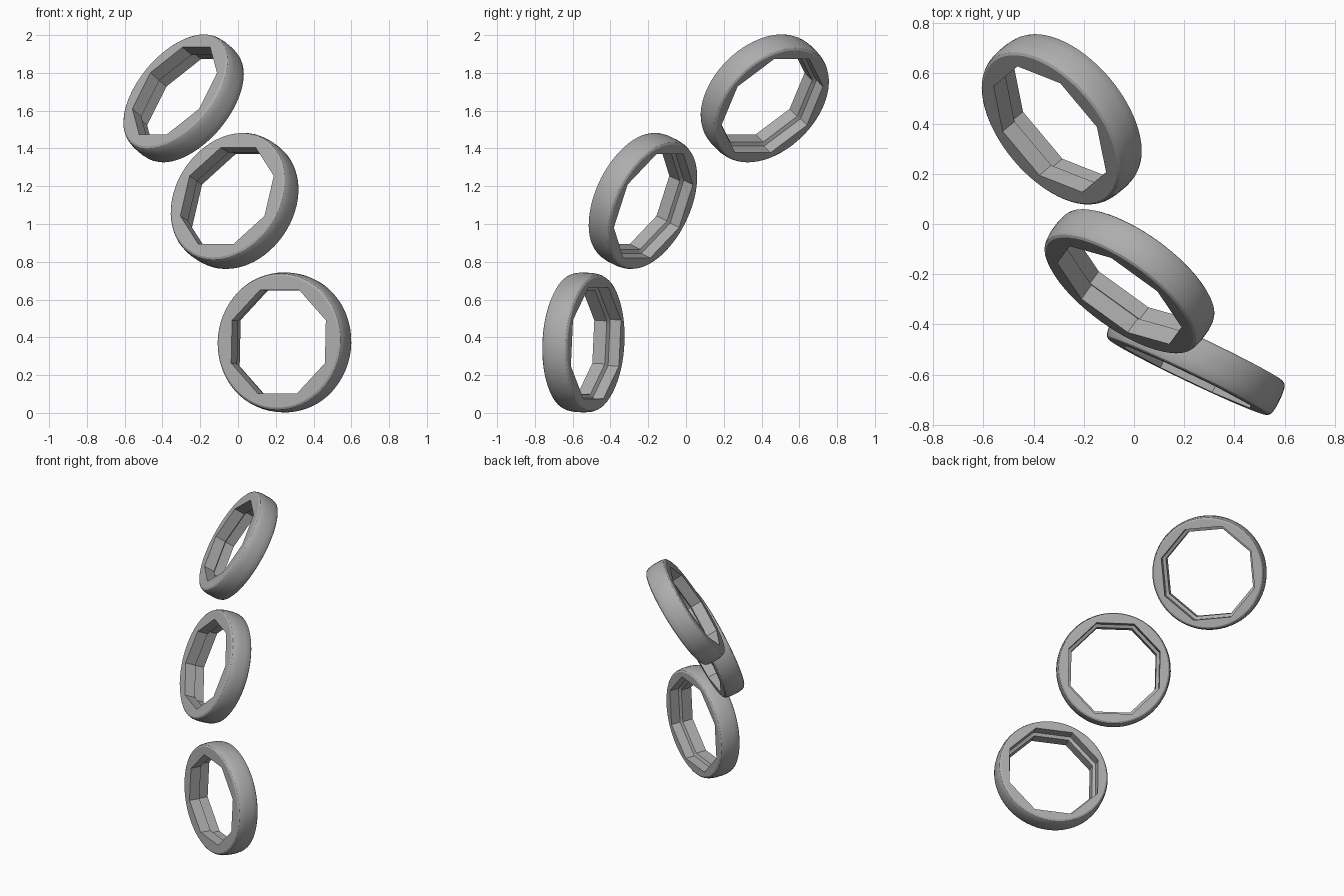
import bpy, bmesh
from math import pi, sin, cos
from mathutils import Vector, Matrix

cube = bpy.data.objects.get("Cube")
if cube:
    bpy.data.objects.remove(cube, do_unlink=True)

grey = bpy.data.materials.new("plain grey")
grey.use_nodes = True
colour = (0.42, 0.42, 0.42, 1)
grey.diffuse_color = colour
grey.node_tree.nodes["Principled BSDF"].inputs["Base Color"].default_value = colour

SEGMENTS = 64
HALF = 0.0735          # half the ring's thickness
FRONT_HOLE = 0.275     # centre to flat side of the octagon hole
BACK_HOLE = 0.295

# Outer rounded side, back to front: (radius, depth)
outer = [(0.35, -HALF), (0.36, -0.067), (0.366, -0.053), (0.37, -0.025),
         (0.37, 0.025), (0.366, 0.053), (0.36, 0.067), (0.35, HALF)]
# Octagonal hole with a small step half way, front to back
inner = [(FRONT_HOLE, HALF), (FRONT_HOLE, 0), (BACK_HOLE, -0.01), (BACK_HOLE, -HALF)]


def octagon_scale(angle):
    """Stretch that turns a circle into an octagon with flat top and bottom."""
    return 1 / cos((angle + pi / 8) % (pi / 4) - pi / 8)


def ring_mesh():
    bm = bmesh.new()
    loops = []
    for points, is_hole in ((outer, False), (inner, True)):
        for radius, depth in points:
            loop = []
            for i in range(SEGMENTS):
                a = 2 * pi * i / SEGMENTS
                r = radius * (octagon_scale(a) if is_hole else 1)
                loop.append(bm.verts.new((r * cos(a), r * sin(a), depth)))
            loops.append(loop)
    for k, loop in enumerate(loops):
        after = loops[(k + 1) % len(loops)]
        for i in range(SEGMENTS):
            j = (i + 1) % SEGMENTS
            bm.faces.new((loop[i], loop[j], after[j], after[i]))
    bmesh.ops.recalc_face_normals(bm, faces=bm.faces)
    mesh = bpy.data.meshes.new("ring")
    bm.to_mesh(mesh)
    bm.free()
    mesh.materials.append(grey)
    return mesh


def place_ring(name, centre, facing):
    """Aim the ring's front along facing, keeping the hole's top edge level."""
    ring = bpy.data.objects.new(name, ring_mesh())
    bpy.context.collection.objects.link(ring)
    w = Vector(facing).normalized()
    u = Vector((0, 0, 1)).cross(w).normalized()
    v = w.cross(u)
    ring.matrix_world = Matrix.Translation(centre) @ Matrix((u, v, w)).transposed().to_4x4()
    bpy.ops.object.select_all(action="DESELECT")
    ring.select_set(True)
    bpy.context.view_layer.objects.active = ring
    bpy.ops.object.shade_smooth_by_angle(angle=pi / 6)


place_ring("lower_ring", (0.246, -0.543, 0.373), (-0.43, -0.9, 0.05))
place_ring("middle_ring", (-0.018, -0.228, 1.122), (-0.55, -0.76, 0.37))
place_ring("upper_ring", (-0.288, 0.417, 1.665), (-0.645, -0.54, 0.545))
